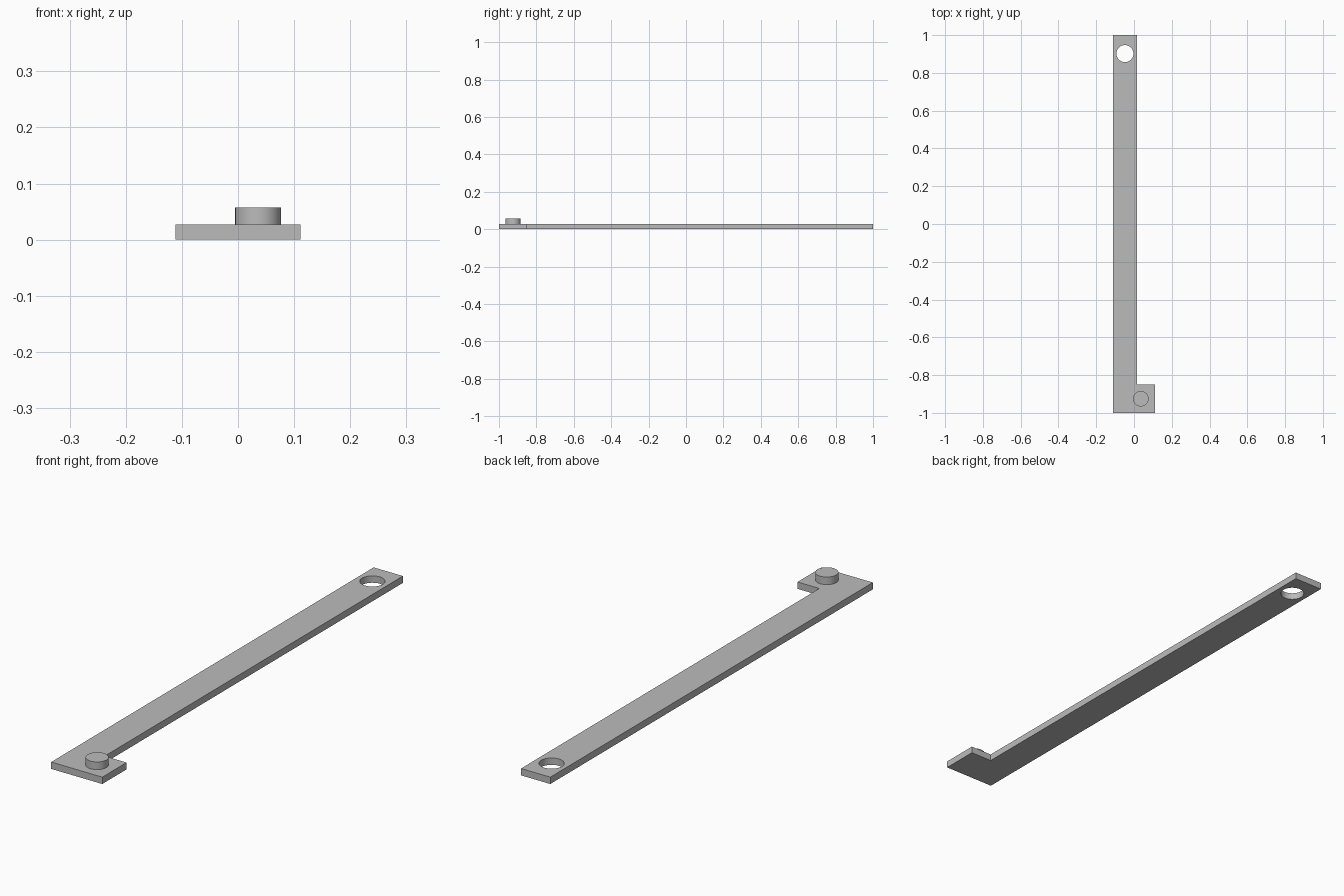
import bpy, bmesh, math
from mathutils import Vector

if "Cube" in bpy.data.objects:
    bpy.data.objects.remove(bpy.data.objects["Cube"])

THICK = 0.027
PEG_TOP = 0.057
SIDES = 64

grey = bpy.data.materials.new("plain grey")
grey.use_nodes = True
colour = (0.5, 0.5, 0.5, 1)
grey.diffuse_color = colour
grey.node_tree.nodes["Principled BSDF"].inputs["Base Color"].default_value = colour


def circle(cx, cy, r):
    angles = [2 * math.pi * i / SIDES for i in range(SIDES)]
    return [(cx + r * math.cos(a), cy + r * math.sin(a)) for a in angles]


def extruded(name, loops, z0, z1):
    """Fill the outline (further loops are holes) and extrude it upwards."""
    bm = bmesh.new()
    edges = []
    for loop in loops:
        verts = [bm.verts.new((x, y, z0)) for x, y in loop]
        edges += [bm.edges.new((v, verts[i - 1])) for i, v in enumerate(verts)]
    bmesh.ops.triangle_fill(bm, edges=edges, use_beauty=True, normal=(0, 0, 1))
    top = bmesh.ops.extrude_face_region(bm, geom=bm.faces[:], use_keep_orig=True)["geom"]
    moved = [g for g in top if isinstance(g, bmesh.types.BMVert)]
    bmesh.ops.translate(bm, verts=moved, vec=Vector((0, 0, z1 - z0)))
    bmesh.ops.recalc_face_normals(bm, faces=bm.faces[:])
    bmesh.ops.dissolve_limit(bm, angle_limit=0.01, verts=bm.verts[:], edges=bm.edges[:])
    mesh = bpy.data.meshes.new(name)
    bm.to_mesh(mesh)
    bm.free()
    mesh.materials.append(grey)
    obj = bpy.data.objects.new(name, mesh)
    bpy.context.collection.objects.link(obj)
    bpy.ops.object.select_all(action="DESELECT")
    obj.select_set(True)
    bpy.context.view_layer.objects.active = obj
    bpy.ops.object.shade_smooth_by_angle(angle=math.radians(30))
    return obj


# L-shaped flat bar with a round through hole at the back end
outline = [(-0.111, -1), (0.111, -1), (0.111, -0.85),
           (0.016, -0.85), (0.016, 1), (-0.111, 1)]
extruded("flat_bar", [outline, circle(-0.048, 0.902, 0.045)], 0, THICK)

# Round peg standing on the foot of the bar
extruded("round_peg", [circle(0.036, -0.925, 0.041)], THICK, PEG_TOP)
